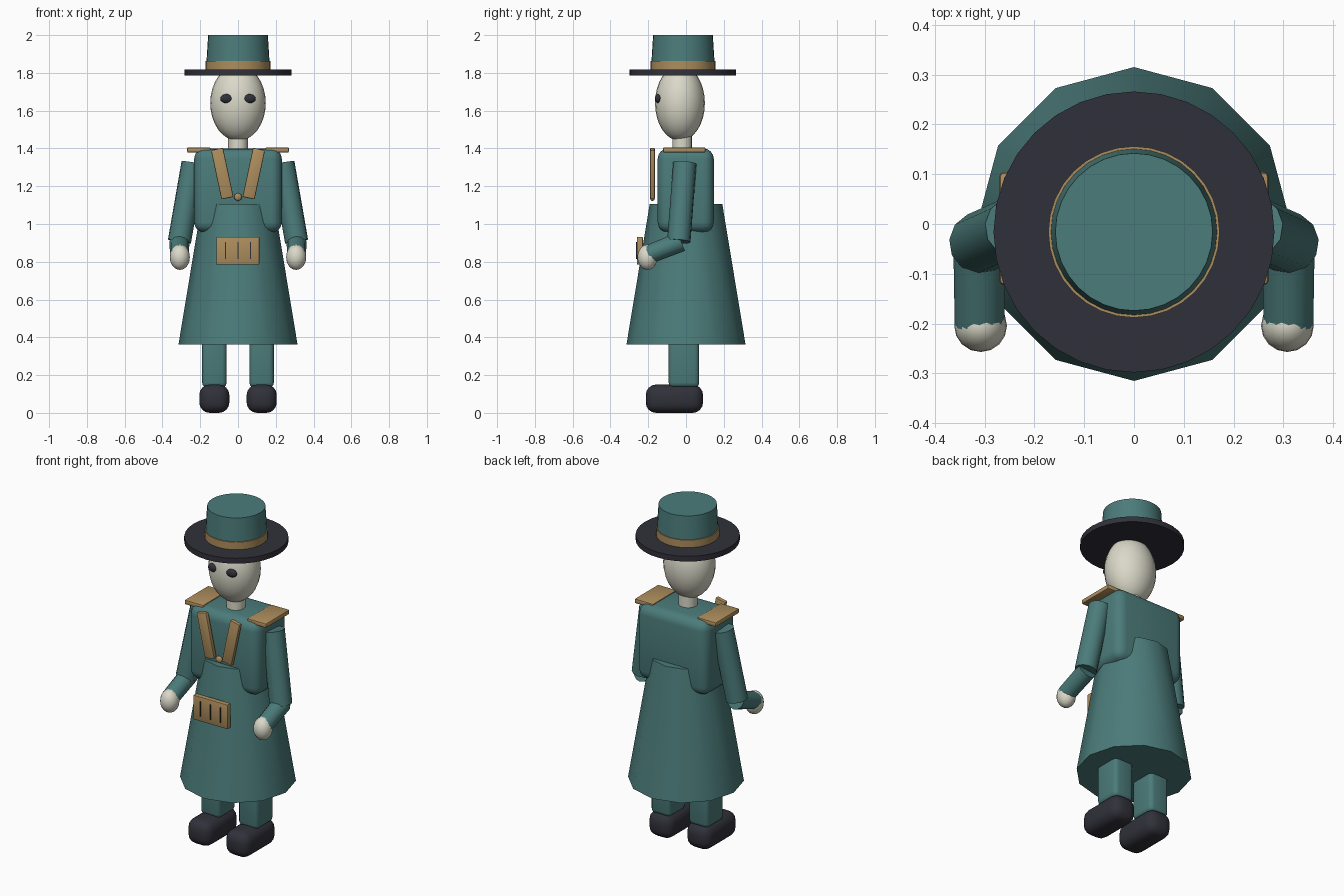
import bpy, bmesh, math
from mathutils import Vector

if "Cube" in bpy.data.objects:
    bpy.data.objects.remove(bpy.data.objects["Cube"])


def material(name, rgb):
    m = bpy.data.materials.new(name)
    m.diffuse_color = (*rgb, 1)
    m.use_nodes = True
    m.node_tree.nodes["Principled BSDF"].inputs["Base Color"].default_value = m.diffuse_color
    return m


TEAL = material("teal_cloth", (0.07, 0.2, 0.195))
GOLD = material("tan_trim", (0.42, 0.27, 0.11))
DARK = material("dark_leather", (0.03, 0.03, 0.042))
SKIN = material("pale_skin", (0.7, 0.69, 0.58))


def finish(name, mat):
    o = bpy.context.object
    o.name = name
    o.data.materials.append(mat)
    bpy.ops.object.shade_smooth_by_angle(angle=math.radians(40))
    return o


def box(name, mat, lo, hi, bevel=0.0, seg=3, tilt=0.0):
    """Bevelled box between two corners, optionally tilted about y."""
    lo, hi = Vector(lo), Vector(hi)
    bpy.ops.mesh.primitive_cube_add(size=1, location=(lo + hi) / 2, rotation=(0, tilt, 0))
    me = bpy.context.object.data
    bm = bmesh.new()
    bm.from_mesh(me)
    bmesh.ops.scale(bm, vec=hi - lo, verts=bm.verts)
    if bevel:
        bmesh.ops.bevel(bm, geom=bm.edges[:], offset=bevel, segments=seg,
                        profile=0.5, affect='EDGES')
    bm.to_mesh(me)
    bm.free()
    return finish(name, mat)


def ball(name, mat, loc, radii, seg=24, rings=16):
    bpy.ops.mesh.primitive_uv_sphere_add(segments=seg, ring_count=rings, radius=1, location=loc)
    bpy.context.object.scale = radii
    return finish(name, mat)


def tube(name, mat, a, b, ra, rb, sides):
    """Cylinder or cone from point a to point b."""
    a, b = Vector(a), Vector(b)
    d = b - a
    bpy.ops.mesh.primitive_cone_add(vertices=sides, radius1=ra, radius2=rb,
                                    depth=d.length, location=(a + b) / 2)
    o = bpy.context.object
    if abs(d.x) + abs(d.y) > 1e-6:
        o.rotation_euler = d.to_track_quat('Z', 'Y').to_euler()
    return finish(name, mat)


# Coat: bevelled torso and twelve-sided flared skirt
box("torso", TEAL, (-0.232, -0.15, 0.955), (0.232, 0.147, 1.4), 0.055, 4)
tube("coat_skirt", TEAL, (0, 0, 0.363), (0, 0, 1.107), 0.315, 0.192, 12)

# Neck and head
tube("neck", SKIN, (0, -0.02, 1.38), (0, -0.02, 1.5), 0.052, 0.052, 16)
ball("head", SKIN, (0, -0.032, 1.64), (0.147, 0.132, 0.2))

# Hat
HY = -0.016
tube("hat_brim", DARK, (0, HY, 1.785), (0, HY, 1.817), 0.282, 0.282, 32)
tube("hat_band", GOLD, (0, HY, 1.817), (0, HY, 1.862), 0.172, 0.172, 32)
tube("hat_crown", TEAL, (0, HY, 1.81), (0, HY, 2.0), 0.17, 0.158, 32)

# Paired parts
for side, s in (("right", -1), ("left", 1)):
    def span(x0, x1):
        return sorted((s * x0, s * x1))

    ball(side + "_eye", DARK, (s * 0.06, -0.147, 1.664), (0.034, 0.018, 0.024), 16, 8)

    x0, x1 = span(0.145, 0.27)
    box(side + "_epaulette", GOLD, (x0, -0.122, 1.378), (x1, 0.104, 1.406), 0.008, 2)

    x0, x1 = span(0.051, 0.116)
    box(side + "_chest_strap", GOLD, (x0, -0.19, 1.134), (x1, -0.165, 1.4),
        0.006, 2, tilt=s * math.radians(12))

    # Arm and hand
    tube(side + "_upper_arm", TEAL, (s * 0.238, -0.006, 1.322), (s * 0.31, -0.038, 0.908),
         0.062, 0.062, 12)
    tube(side + "_forearm", TEAL, (s * 0.31, -0.025, 0.907), (s * 0.31, -0.2, 0.838),
         0.053, 0.05, 12)
    ball(side + "_hand", SKIN, (s * 0.308, -0.204, 0.824), (0.053, 0.053, 0.067), 16, 12)

    # Leg and shoe
    x0, x1 = span(0.06, 0.19)
    box(side + "_leg", TEAL, (x0, -0.092, 0.135), (x1, 0.07, 0.5), 0.025)
    x0, x1 = span(0.046, 0.205)
    box(side + "_shoe", DARK, (x0, -0.213, 0.0), (x1, 0.09, 0.15), 0.055, 4)

# Clasp where the straps meet
ball("strap_clasp", GOLD, (0, -0.178, 1.143), (0.021, 0.014, 0.021), 12, 8)

# Belt pouch with three slits
box("belt_pouch", GOLD, (-0.115, -0.26, 0.785), (0.113, -0.228, 0.932), 0.006, 2)
for i in (-1, 0, 1):
    box("pouch_slit", DARK, (i * 0.067 - 0.003, -0.264, 0.815), (i * 0.067 + 0.003, -0.25, 0.905))
